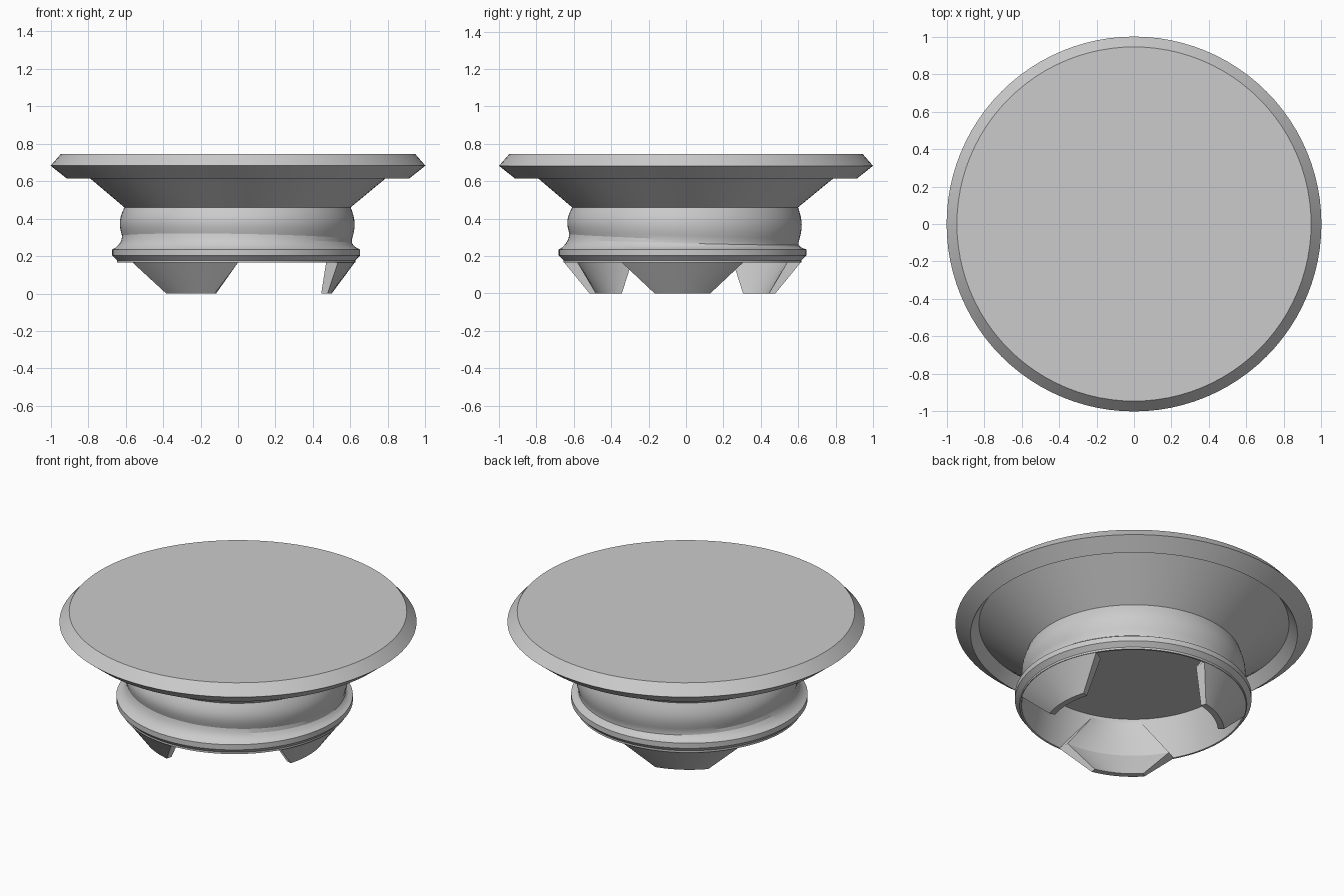
import bpy
import bmesh
from math import sin, cos, pi, radians

if "Cube" in bpy.data.objects:
    bpy.data.objects.remove(bpy.data.objects["Cube"], do_unlink=True)

grey = bpy.data.materials.new("light_grey")
grey.use_nodes = True
tone = (0.6, 0.6, 0.6, 1)
grey.diffuse_color = tone
grey.node_tree.nodes["Principled BSDF"].inputs["Base Color"].default_value = tone

SEGMENTS = 96
BASE_X, BASE_Y = -0.01, -0.019   # the lower ring sits slightly off centre


def finish(bm, name, angle=22):
    bmesh.ops.recalc_face_normals(bm, faces=bm.faces)
    mesh = bpy.data.meshes.new(name)
    bm.to_mesh(mesh)
    bm.free()
    mesh.materials.append(grey)
    obj = bpy.data.objects.new(name, mesh)
    bpy.context.collection.objects.link(obj)
    bpy.ops.object.select_all(action='DESELECT')
    bpy.context.view_layer.objects.active = obj
    obj.select_set(True)
    bpy.ops.object.shade_smooth_by_angle(angle=radians(angle))
    return obj


def bridge(bm, a, b, closed=True):
    n = len(a)
    for i in range(n if closed else n - 1):
        j = (i + 1) % n
        bm.faces.new((a[i], a[j], b[j], b[i]))


def lathe(name, profile, angle=22):
    """Profile rows: radius, height, shift towards base centre, tilt."""
    bm = bmesh.new()
    rings = []
    for r, z, shift, tilt in profile:
        ring = []
        for i in range(SEGMENTS):
            t = 2 * pi * i / SEGMENTS
            x, y = r * cos(t), r * sin(t)
            ring.append(bm.verts.new((x + shift * BASE_X, y + shift * BASE_Y,
                                      z - tilt * (0.016 * x + 0.035 * y))))
        rings.append(ring)
    for a, b in zip(rings, rings[1:]):
        bridge(bm, a, b)
    bm.faces.new(rings[0])
    bm.faces.new(rings[-1])
    return finish(bm, name, angle)


# Broad cap with bevelled rim, recessed underside and cone down to the neck
lathe("cap", [(0.945, 0.745, 0, 0), (1.0, 0.682, 0, 0), (0.915, 0.615, 0, 0),
              (0.868, 0.681, 0, 0), (0.604, 0.46, 0.25, 0)])

# Bulging neck, tilted seam, flared ring and hollow inside
bulge = []
for k in range(9):
    s = k / 8
    bulge.append((0.604 + 0.009 * s + 0.018 * sin(pi * s),
                  0.46 - 0.163 * s, 0.25 + 0.3 * s, s))
flare = [(0.616, 0.275, 0.7, 0.7), (0.628, 0.257, 0.8, 0.4),
         (0.645, 0.243, 0.9, 0.1), (0.662, 0.235, 1, 0)]
ring = [(0.662, 0.203, 1, 0), (0.636, 0.177, 1, 0), (0.636, 0.165, 1, 0)]
hollow = [(0.625, 0.165, 1, 0), (0.57, 0.40, 0.5, 0)]
lathe("neck_and_ring", bulge + flare + ring + hollow)

# Three tapered prongs: rows of radius, height, half angle in degrees
PRONG = [(0.634, 0.167, 31), (0.51, 0, 17), (0.475, 0, 17),
         (0.56, 0.165, 31), (0.565, 0.40, 13)]
for name, heading in (("left_prong", 0), ("back_prong", 120), ("front_prong", 240)):
    bm = bmesh.new()
    slices = []
    steps = 16
    for i in range(steps + 1):
        u = 2 * i / steps - 1
        slices.append([])
        for r, z, half in PRONG:
            t = radians(heading + half * u)
            slices[-1].append(bm.verts.new((BASE_X + r * cos(t), BASE_Y + r * sin(t), z)))
    for a, b in zip(slices, slices[1:]):
        bridge(bm, a, b)
    bm.faces.new(slices[0])
    bm.faces.new(slices[-1])
    finish(bm, name)
